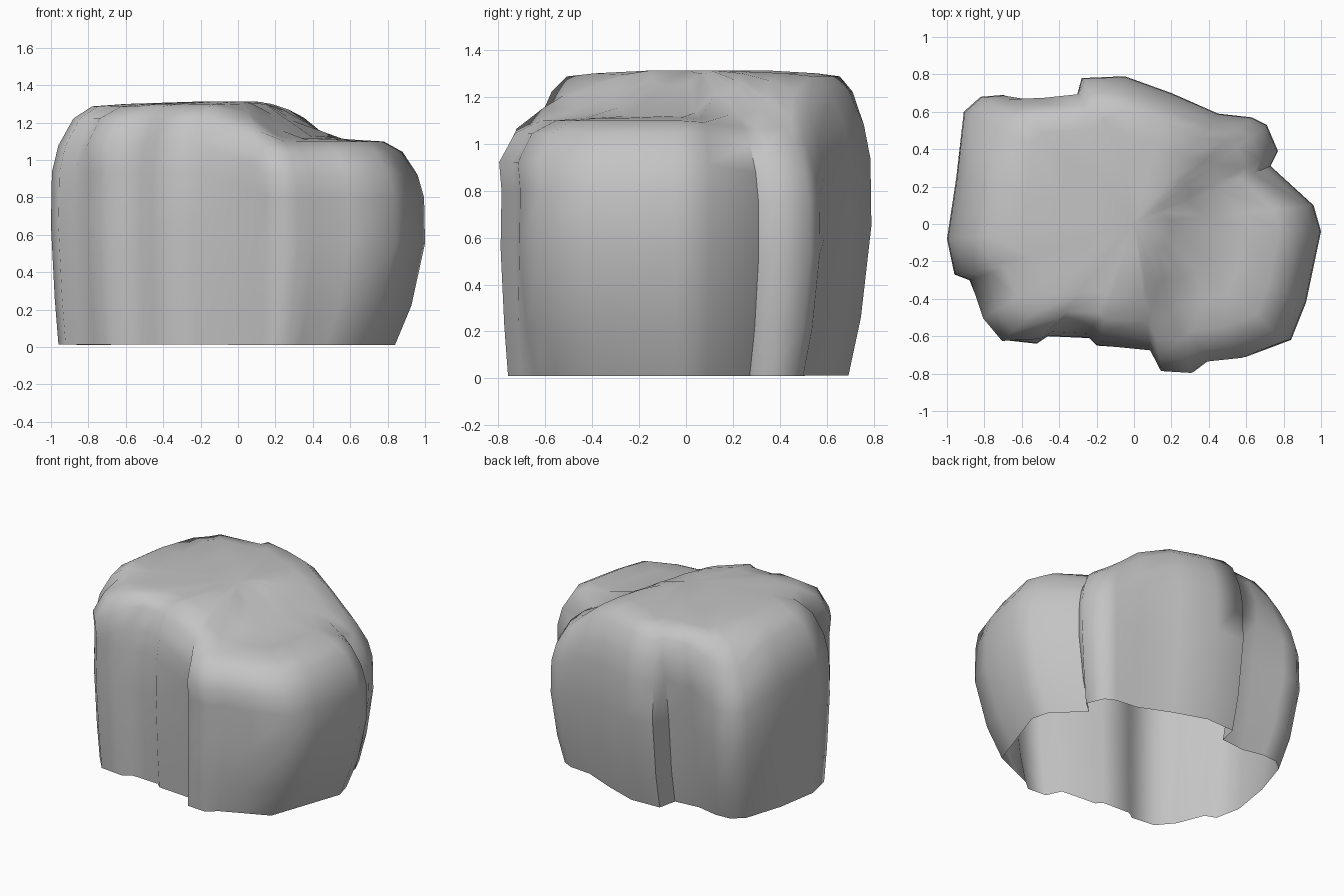
import bpy, bmesh

cube = bpy.data.objects.get("Cube")
if cube:
    bpy.data.objects.remove(cube)

# Plain grey stone
stone = bpy.data.materials.new("stone_grey")
stone.use_nodes = True
GREY = (0.55, 0.55, 0.55, 1)
stone.diffuse_color = GREY
stone.node_tree.nodes["Principled BSDF"].inputs["Base Color"].default_value = GREY

# Widest plan outline, counter-clockwise from the -x side
OUTLINE = [(-1, -.08), (-.96, -.27), (-.88, -.3), (-.8, -.5), (-.7, -.62), (-.52, -.64),
           (-.46, -.6), (-.24, -.61), (-.2, -.65), (.09, -.67), (.15, -.78), (.32, -.79),
           (.4, -.73), (.6, -.71), (.84, -.62), (.92, -.42), (1, -.04), (.96, .1),
           (.73, .31), (.77, .39), (.71, .53), (.63, .57), (.45, .59), (.2, .7), (-.05, .79),
           (-.28, .78), (-.31, .72), (-.5, .7), (-.7, .69), (-.82, .68), (-.91, .6), (-.95, .25)]

# Wall and crown rings: plan scale, share of the local top height
RINGS = [(.96, .01), (.98, .2), (1, .5), (.995, .72), (.96, .83),
         (.88, .94), (.78, .99), (.6, 1), (.4, 1.005), (.2, 1.01)]


def smoothstep(a, b, v):
    t = min(max((v - a) / (b - a), 0), 1)
    return t * t * (3 - 2 * t)


def top_height(x, y):
    """High plateau on one side, ramping down to a lower shoulder."""
    ramp = smoothstep(.06, .42, .95 * x - .3 * y)
    back_dip = smoothstep(0, .35, y) * smoothstep(.4, .7, x)
    corner_dip = smoothstep(1.1, 1.4, y - x)
    return 1.3 - .19 * ramp - .06 * back_dip - .13 * corner_dip


def ring_point(x, y, scale, share):
    # The +x and +y walls and two opposite corners tuck in near the ground
    tuck = max(0, 1 - share / .45) ** 1.5
    corner = .06 * tuck if abs(x - y) > 1.3 else 0
    side = 0 if x < 0 else (.06 if y > .35 else .13)
    px = x * scale * (1 - corner - side * tuck)
    py = y * scale * (1 - corner - (.09 * tuck if y > 0 else 0))
    if .8 < share < .96 and y < -.45 and (x > 0 or x + y < -1.25):
        # The front and its -x corner stay full up to the shoulder
        py *= 1.05
        px *= 1.05 if x < 0 else 1
    elif x < -.25 and y > .5 and share > .8:
        # Crown of the back wall overhangs slightly
        py += (y * .98 - py) * .3
    # Shallow recess down the back wall, below the crown
    if -.65 < x < -.3 and y > .5:
        py -= .08 * (1 - smoothstep(.6, .85, share))
    return px, py, top_height(px, py) * share


# Hollow boulder, open underneath
bm = bmesh.new()
rings = [[bm.verts.new(ring_point(x, y, *ring)) for x, y in OUTLINE] for ring in RINGS]
count = len(OUTLINE)
for low, high in zip(rings, rings[1:]):
    for i in range(count):
        j = (i + 1) % count
        bm.faces.new((low[i], low[j], high[j], high[i]))
peak = bm.verts.new((0, 0, top_height(0, 0) * 1.01))
for i in range(count):
    bm.faces.new((rings[-1][i], rings[-1][(i + 1) % count], peak))

mesh = bpy.data.meshes.new("boulder")
bm.to_mesh(mesh)
bm.free()
mesh.materials.append(stone)
boulder = bpy.data.objects.new("boulder", mesh)
bpy.context.collection.objects.link(boulder)
bpy.context.view_layer.objects.active = boulder
boulder.select_set(True)
bpy.ops.object.shade_smooth_by_angle(angle=1.2)
